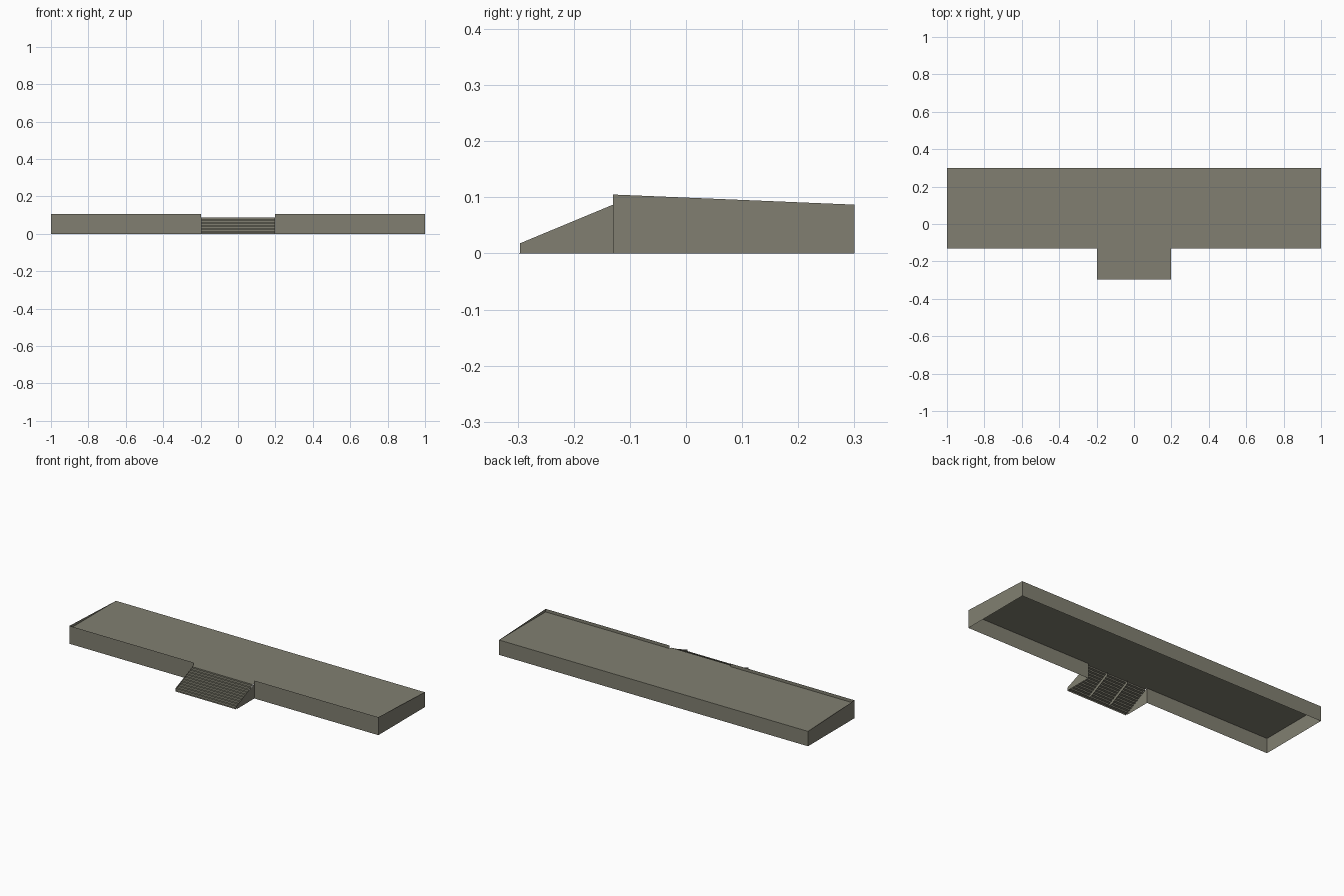
import bpy

if "Cube" in bpy.data.objects:
    bpy.data.objects.remove(bpy.data.objects["Cube"])

mat = bpy.data.materials.new("grey olive")
mat.diffuse_color = (0.22, 0.213, 0.165, 1)
mat.use_nodes = True
mat.node_tree.nodes["Principled BSDF"].inputs["Base Color"].default_value = mat.diffuse_color


def sheet(name, polys):
    """Thin-surface part made from a few polygons."""
    verts, faces = [], []
    for p in polys:
        faces.append(range(len(verts), len(verts) + len(p)))
        verts += p
    me = bpy.data.meshes.new(name)
    me.from_pydata(verts, [], [list(f) for f in faces])
    me.materials.append(mat)
    ob = bpy.data.objects.new(name, me)
    bpy.context.collection.objects.link(ob)
    return ob


F, B = -0.13, 0.30          # front and back of the deck
HF, HB = 0.105, 0.087       # wall heights at front and back
W = 0.197                   # half width of the stairs
DECK = 0.087

# Deck floor
sheet("deck", [[(-1, F, DECK), (1, F, DECK), (1, B, DECK), (-1, B, DECK)]])

# Outer walls, open underneath
sheet("back_wall", [[(1, B, 0), (-1, B, 0), (-1, B, HB), (1, B, HB)]])
sheet("right_wall", [[(1, F, 0), (1, B, 0), (1, B, HB), (1, F, HF)]])
sheet("left_wall", [[(-1, B, 0), (-1, F, 0), (-1, F, HF), (-1, B, HB)]])
sheet("front_wall_left", [[(-1, F, 0), (-W, F, 0), (-W, F, HF), (-1, F, HF)]])
sheet("front_wall_right", [[(W, F, 0), (1, F, 0), (1, F, HF), (W, F, HF)]])

# Stairs: folded riser and tread sheet
N, Y0 = 11, -0.298
dy, dz = (F - Y0) / N, DECK / N
steps = []
for i in range(N):
    y, z = Y0 + i * dy, i * dz
    steps.append([(-W, y, z), (W, y, z), (W, y, z + dz), (-W, y, z + dz)])
    steps.append([(-W, y, z + dz), (W, y, z + dz), (W, y + dy, z + dz), (-W, y + dy, z + dz)])
sheet("stair_steps", steps)

# Side panels closing the stairs down to the ground
for name, x in (("stair_side_left", -W), ("stair_side_right", W)):
    p = [(x, -0.296, 0), (x, F, 0), (x, F, DECK), (x, -0.296, 0.018)]
    sheet(name, [p if x > 0 else p[::-1]])

# Sloping stringers under the steps
for name, x in (("stringer_left", -0.067), ("stringer_right", 0.067)):
    sheet(name, [[(x, Y0, 0), (x, Y0 + 0.04, 0), (x, F, DECK - 0.02), (x, F, DECK)]])
